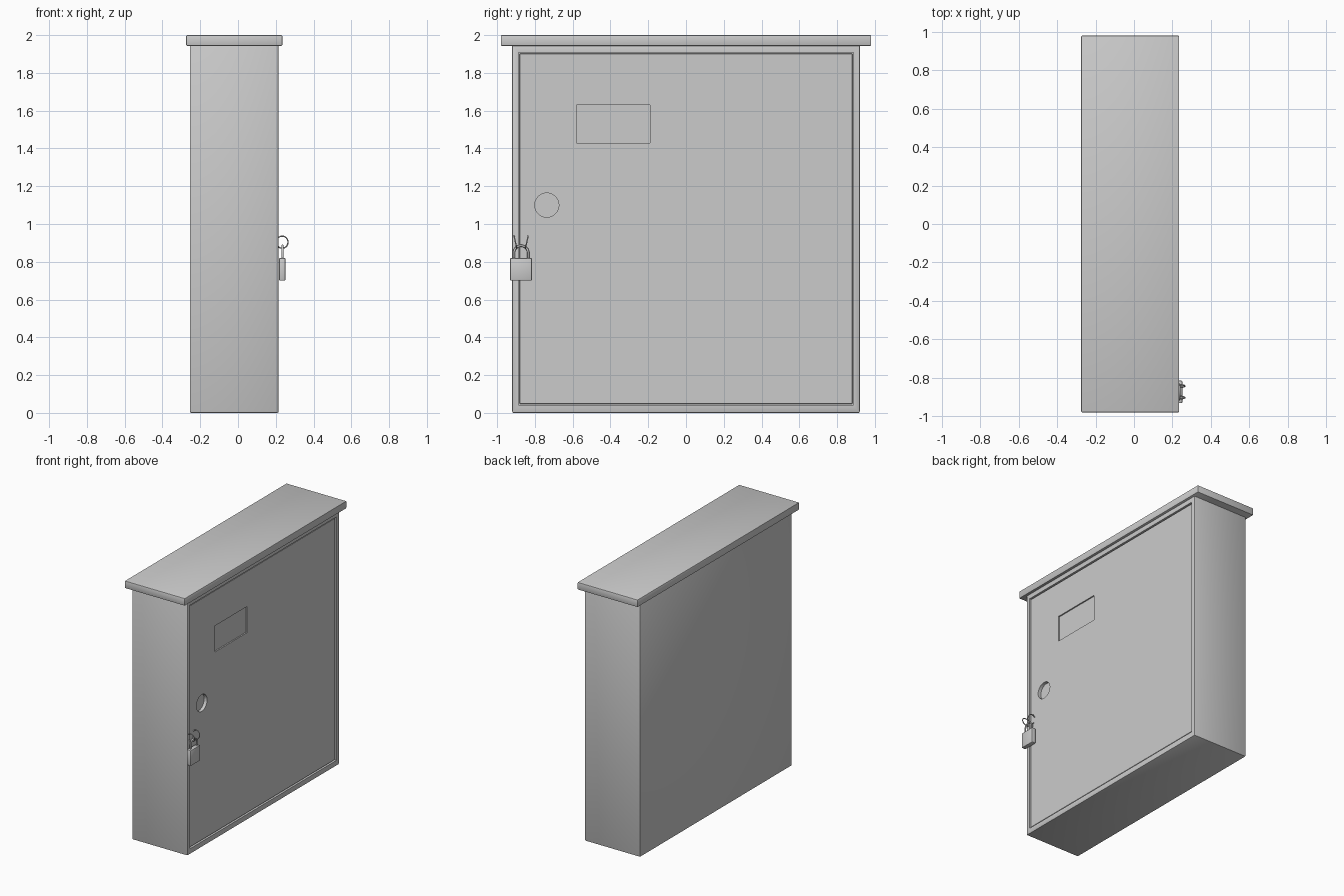
import bpy
import math
from mathutils import Vector

if "Cube" in bpy.data.objects:
    bpy.data.objects.remove(bpy.data.objects["Cube"])


def box(name, lo, hi, bevel=0.0, segments=2):
    """Axis-aligned box between two corners, with optional rounded edges."""
    lo, hi = Vector(lo), Vector(hi)
    bpy.ops.mesh.primitive_cube_add(size=1, location=(lo + hi) / 2)
    ob = bpy.context.object
    ob.name = name
    ob.scale = hi - lo
    bpy.ops.object.transform_apply(location=False, rotation=False, scale=True)
    if bevel:
        mod = ob.modifiers.new("bevel", 'BEVEL')
        mod.width, mod.segments = bevel, segments
        bpy.ops.object.modifier_apply(modifier=mod.name)
        bpy.ops.object.shade_smooth_by_angle(angle=math.radians(35))
    return ob


def cut(target, cutter):
    """Subtract the cutter from the target and remove it."""
    mod = target.modifiers.new("cut", 'BOOLEAN')
    mod.operation, mod.solver, mod.object = 'DIFFERENCE', 'EXACT', cutter
    bpy.context.view_layer.objects.active = target
    bpy.ops.object.modifier_apply(modifier=mod.name)
    bpy.data.objects.remove(cutter, do_unlink=True)


def wire(name, points, radius):
    """Round bent wire along a list of points."""
    cu = bpy.data.curves.new(name, 'CURVE')
    cu.dimensions = '3D'
    cu.bevel_depth, cu.bevel_resolution = radius, 2
    cu.use_fill_caps = True
    sp = cu.splines.new('POLY')
    sp.points.add(len(points) - 1)
    for p, co in zip(sp.points, points):
        p.co = (*co, 1)
    ob = bpy.data.objects.new(name, cu)
    bpy.context.collection.objects.link(ob)
    return ob


# Cabinet body with a shallow pocket for the door
body = box("cabinet_body", (-0.255, -0.92, 0), (0.215, 0.92, 1.955), 0.007)
cut(body, box("door_pocket", (0.18, -0.888, 0.042), (0.3, 0.888, 1.908)))

# Overhanging flat lid
box("lid", (-0.275, -0.98, 1.943), (0.235, 0.98, 2.0), 0.006)

# Door with nameplate recess and round lock hole
door = box("door", (0.178, -0.882, 0.048), (0.209, 0.882, 1.902), 0.003, 1)
cut(door, box("plate_recess", (0.199, -0.58, 1.43), (0.3, -0.19, 1.63)))
bpy.ops.mesh.primitive_cylinder_add(vertices=32, radius=0.064, depth=0.1,
                                    location=(0.234, -0.737, 1.10),
                                    rotation=(0, math.pi / 2, 0))
cut(door, bpy.context.object)

# Padlock body
box("padlock_body", (0.217, -0.932, 0.70), (0.252, -0.815, 0.82), 0.007)

# Padlock shackle
yc, r = -0.873, 0.038
arch = [(0.235, yc - r * math.cos(a), 0.847 + r * math.sin(a))
        for a in (math.pi * i / 12 for i in range(13))]
wire("padlock_shackle",
     [(0.235, yc - r, 0.81)] + arch + [(0.235, yc + r, 0.81)], 0.006)

# Two leaning staples on the frame and on the door edge
for name, side in (("frame_staple", -1), ("door_staple", 1)):
    pts = []
    for i in range(17):
        a = math.radians(-140 + 280 * i / 16)
        dz = 0.032 * math.sin(a)
        pts.append((0.234 + 0.031 * math.cos(a),
                    yc + side * (0.030 + 0.22 * dz), 0.904 + dz))
    wire(name, pts, 0.0035)
